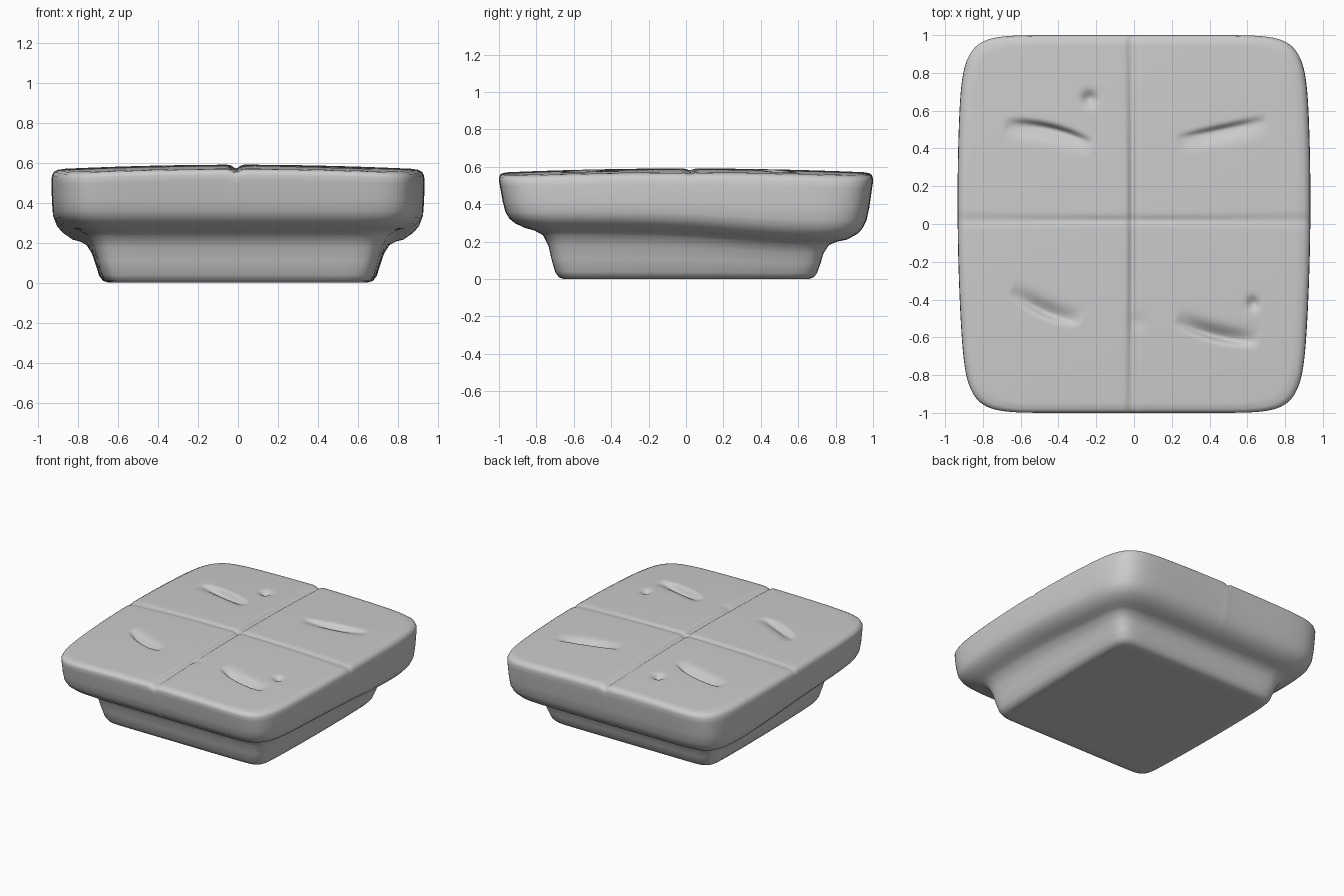
import bpy, bmesh, math

if "Cube" in bpy.data.objects:
    bpy.data.objects.remove(bpy.data.objects["Cube"])

SIDE = 96          # points along each side of a ring
INNER = 100        # rings across the top

# half width, half depth, height step (0-1 foot, 1-2 slab), corner exponent
PROFILE = [
    (.60, .61, 0, 18), (.645, .655, 0, 18), (.675, .68, .035, 17),
    (.695, .70, .14, 16), (.715, .72, .40, 16), (.735, .735, .65, 15),
    (.765, .765, .86, 13), (.80, .81, .95, 11), (.84, .86, 1.0, 10),
    (.885, .915, 1.09, 10), (.912, .945, 1.18, 10), (.927, .965, 1.3, 10),
    (.932, .98, 1.5, 10), (.934, .995, 1.8, 10), (.932, 1.0, 1.9, 10),
    (.922, .995, 1.96, 10), (.90, .98, 1.99, 10), (.87, .95, 2.0, 10),
]

# creases: centre x, centre y, half length, angle, depth, bend
CREASES = [
    (-.45, .485, .20, -13, .045, .02), (.47, .50, .21, 12, .03, .0),
    (-.47, -.445, .17, -24, .035, -.02), (.44, -.575, .19, -14, .045, -.02),
]
# small dimples: x, y, radius, depth
DIMPLES = [(-.235, .665, .035, .03), (.63, -.42, .03, .025), (.02, -.52, .04, .006)]


def lip(y):
    return .24 - .033 * math.tanh(2.5 * (y - .25))


def top(x, y):
    z = .591 - .022 * (x / .9) ** 2 - .02 * (y / .95) ** 2
    # cross seams
    z -= .018 * math.exp(-((x + .01) / .02) ** 2)
    z -= .008 * math.exp(-((y - .02) / .022) ** 2)
    # leaf shaped creases, steep on one long edge
    for cx, cy, half, ang, depth, bend in CREASES:
        a = math.radians(ang)
        u = ((x - cx) * math.cos(a) + (y - cy) * math.sin(a)) / half
        if abs(u) > 1.2:
            continue
        v = -(x - cx) * math.sin(a) + (y - cy) * math.cos(a) - bend * (1 - u * u)
        steep = 1 if cy > 0 else -1
        w = .02 if v * steep > 0 else .05
        z -= depth * max(0, 1 - (u / 1.2) ** 2) * math.exp(-(v / w) ** 2)
    for cx, cy, r, depth in DIMPLES:
        z -= depth * math.exp(-((x - cx) ** 2 + (y - cy) ** 2) / r ** 2)
    return z


def outline(hx, hy, n):
    """Rounded rectangle with gently bowed sides."""
    pts = []
    for k in range(4):
        for i in range(SIDE):
            t = -1 + 2 * i / SIDE
            u, v = [(t, -1), (1, t), (-t, 1), (-1, -t)][k]
            s = (abs(u) ** n + abs(v) ** n) ** (-1 / n)
            y = v * s * hy
            pts.append((u * s * hx * (1 - .045 * (y - .12) ** 2), y))
    return pts


def height(x, y, t):
    low = lip(y)
    return low * t if t <= 1 else low + (t - 1) * (top(x, y) - low)


bm = bmesh.new()
rows = list(PROFILE)
hx, hy, t, n = PROFILE[-1]
rows += [(hx * (1 - i / INNER), hy * (1 - i / INNER), 2, n) for i in range(1, INNER)]
rings = [[bm.verts.new((x, y, height(x, y, t))) for x, y in outline(hx, hy, n)]
         for hx, hy, t, n in rows]
count = 4 * SIDE
for a, b in zip(rings, rings[1:]):
    for i in range(count):
        j = (i + 1) % count
        bm.faces.new((a[i], a[j], b[j], b[i]))

# flat underside and centre of the top
bm.faces.new(rings[0][::-1])
mid = bm.verts.new((0, 0, top(0, 0)))
for i in range(count):
    bm.faces.new((rings[-1][i], rings[-1][(i + 1) % count], mid))

mesh = bpy.data.meshes.new("cushion_slab")
bm.to_mesh(mesh)
bm.free()
slab = bpy.data.objects.new("cushion_slab", mesh)
bpy.context.collection.objects.link(slab)
for p in mesh.polygons:
    p.use_smooth = True
